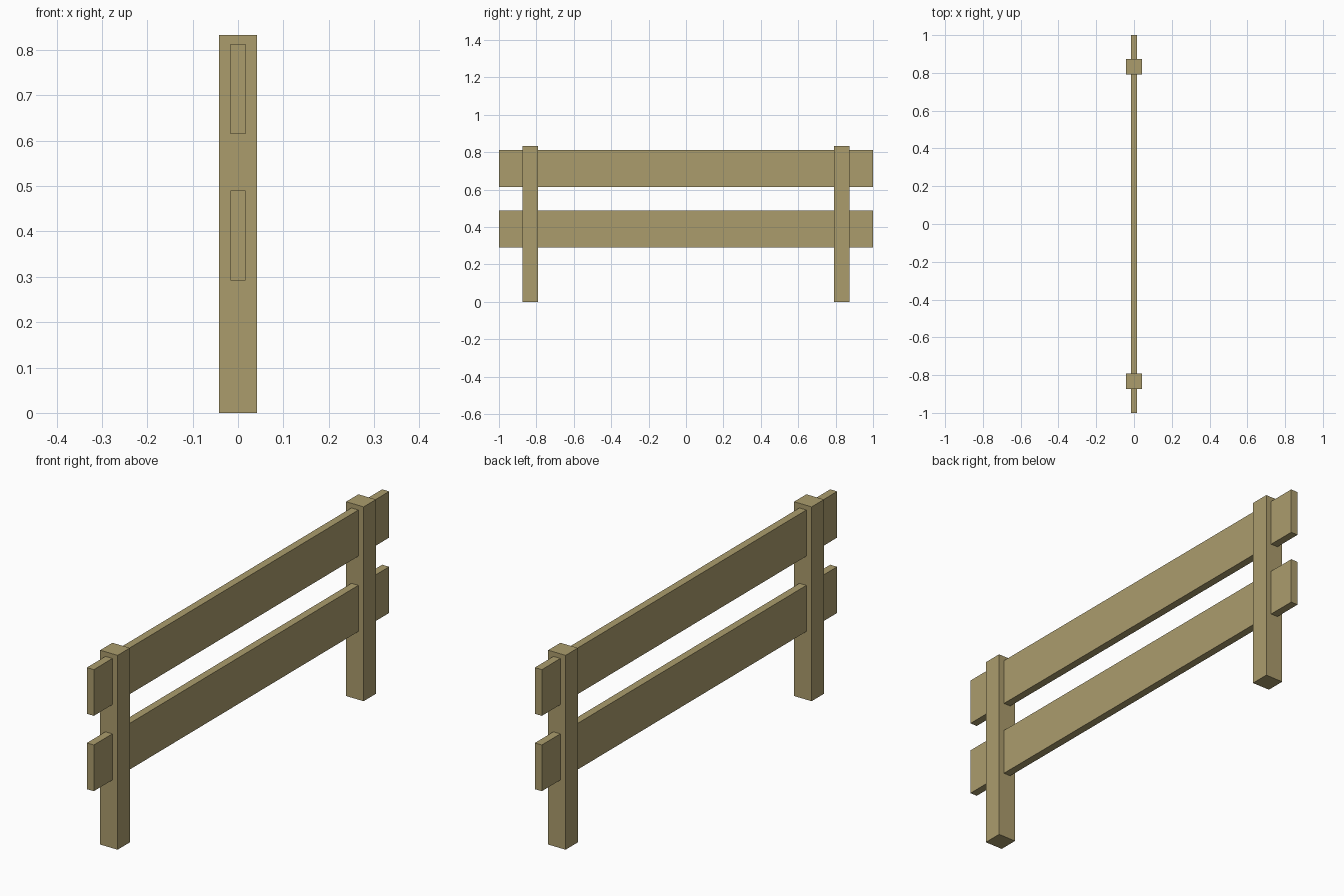
import bpy

if "Cube" in bpy.data.objects:
    bpy.data.objects.remove(bpy.data.objects["Cube"])

wood = bpy.data.materials.new("tan wood")
wood.diffuse_color = (0.41, 0.335, 0.152, 1.0)
wood.use_nodes = True
wood.node_tree.nodes["Principled BSDF"].inputs["Base Color"].default_value = wood.diffuse_color


def box(name, size, centre):
    """Axis-aligned box with the wood colour."""
    bpy.ops.mesh.primitive_cube_add(size=1, location=centre)
    ob = bpy.context.object
    ob.name = name
    ob.scale = size
    bpy.ops.object.transform_apply(location=False, rotation=False, scale=True)
    ob.data.materials.append(wood)
    return ob


# Two upright square posts
POST_W, POST_H, POST_Y = 0.083, 0.833, 0.833
for side, label in ((-1, "front"), (1, "back")):
    box(label + "_post", (POST_W, POST_W, POST_H), (0, side * POST_Y, POST_H / 2))

# Two horizontal rails passing through the posts
for label, z in (("lower", 0.391), ("upper", 0.714)):
    box(label + "_rail", (0.033, 2.0, 0.198), (0, 0, z))
